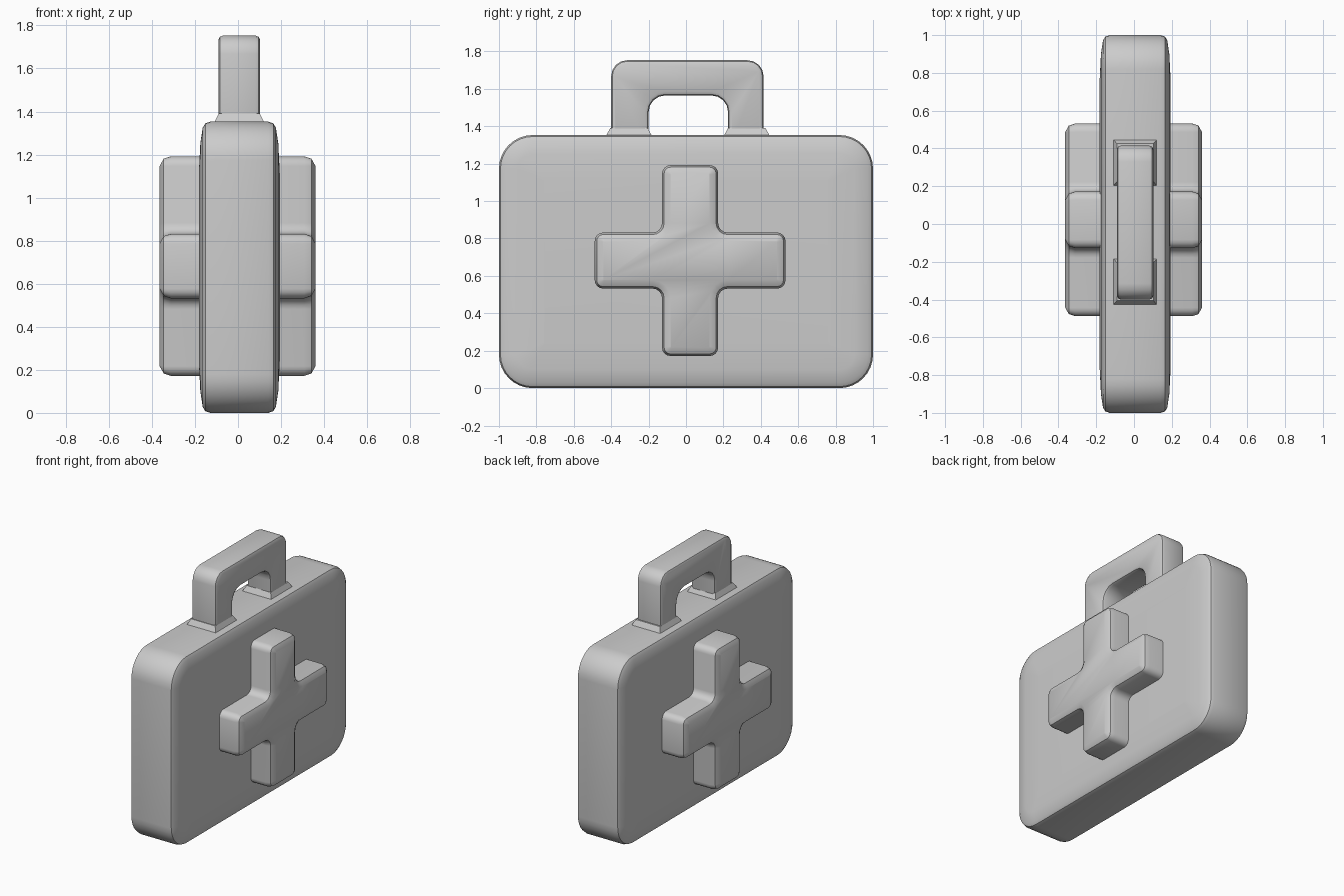
import bpy, bmesh, math
from mathutils import Vector

if "Cube" in bpy.data.objects:
    bpy.data.objects.remove(bpy.data.objects["Cube"])


def rounded(corners, inset, segs):
    """Right-angled counter-clockwise outline of (y, z, radius), inset and with rounded corners."""
    pts, n = [], len(corners)
    for i, (y, z, r) in enumerate(corners):
        p = Vector((y, z))
        a = (p - Vector(corners[i - 1][:2])).normalized()
        b = (Vector(corners[(i + 1) % n][:2]) - p).normalized()
        p += inset * (Vector((-a.y, a.x)) + Vector((-b.y, b.x)))
        convex = a.x * b.y - a.y * b.x > 0
        r = max(r - inset, 0.006) if convex else r + inset
        centre = p - a * r + b * r
        for k in range(segs + 1):
            t = math.pi / 2 * k / segs
            pts.append(centre + r * (a * math.sin(t) - b * math.cos(t)))
    return pts


def finish(bm, name):
    bmesh.ops.recalc_face_normals(bm, faces=bm.faces)
    mesh = bpy.data.meshes.new(name)
    bm.to_mesh(mesh)
    bm.free()
    ob = bpy.data.objects.new(name, mesh)
    bpy.context.collection.objects.link(ob)
    bpy.ops.object.select_all(action='DESELECT')
    ob.select_set(True)
    bpy.context.view_layer.objects.active = ob
    bpy.ops.object.shade_smooth_by_angle(angle=math.radians(32))
    return ob


def slab(name, corners, profile, cx, segs):
    """Loft the outline across x; profile lists (half width, inset) from middle to face."""
    bm = bmesh.new()
    rings = [(-w, d) for w, d in reversed(profile)] + list(profile)
    loops = [[bm.verts.new((cx + w, p.x, p.y)) for p in rounded(corners, d, segs)]
             for w, d in rings]
    for lo, hi in zip(loops, loops[1:]):
        for i in range(len(lo)):
            bm.faces.new((lo[i - 1], lo[i], hi[i], hi[i - 1]))
    bm.faces.new(loops[0])
    bm.faces.new(loops[-1])
    return finish(bm, name)


# Case body with softly bulging sides
R = 0.18
slab("case_body", [(-1, 0, R), (1, 0, R), (1, 1.353, R), (-1, 1.353, R)],
     [(0.135, 0), (0.158, 0.008), (0.17, 0.028), (0.181, 0.1), (0.188, 0.24)], 0.006, 8)

# Cross running through the case, raised on both faces
cy, cz, w, a = 0.022, 0.682, 0.15, 0.51
quarter = [(w, -a, 0.045), (w, -w, 0.05), (a, -w, 0.045)]
cross = []
for k in range(4):
    for y, z, r in quarter:
        for _ in range(k):
            y, z = -z, y
        cross.append((cy + y, cz + z, r))
slab("cross", cross, [(0.31, 0), (0.343, 0.011), (0.362, 0.045)], -0.002, 4)

# Handle arch
handle = [(-0.40, 1.30, 0.01), (-0.20, 1.30, 0.01), (-0.20, 1.565, 0.09), (0.225, 1.565, 0.09),
          (0.225, 1.30, 0.01), (0.415, 1.30, 0.01), (0.415, 1.753, 0.085), (-0.40, 1.753, 0.085)]
slab("handle", handle, [(0.075, 0), (0.09, 0.006), (0.097, 0.02)], 0.006, 4)

# Flared feet where the handle meets the case
for name, y in (("handle_foot_left", -0.305), ("handle_foot_right", 0.325)):
    bm = bmesh.new()
    bmesh.ops.create_cube(bm, size=1)
    for v in bm.verts:
        top = v.co.z > 0
        sx, sy = (0.192, 0.2) if top else (0.235, 0.25)
        v.co = (0.006 + v.co.x * sx, y + v.co.y * sy, 1.39 if top else 1.345)
    finish(bm, name)
